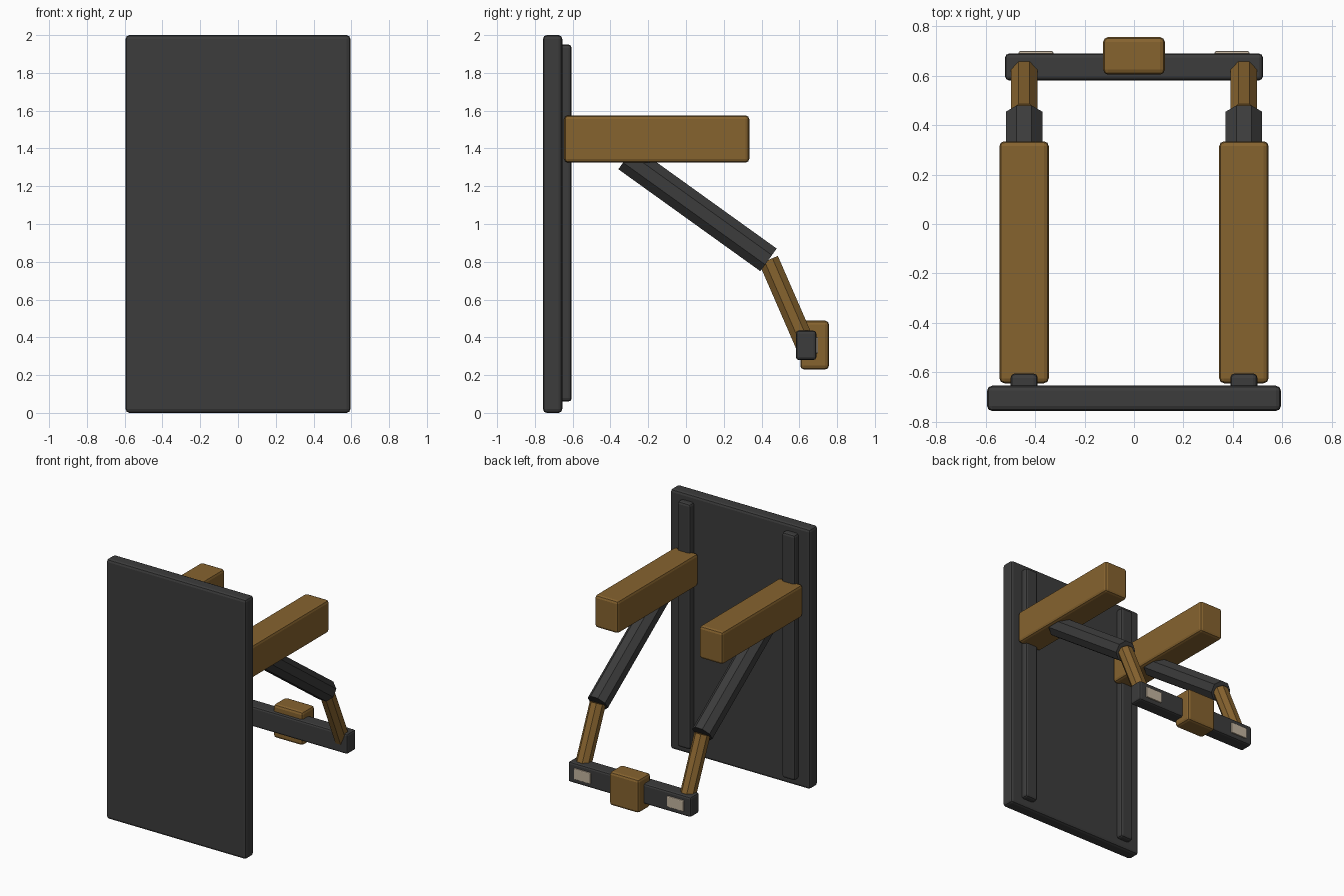
import bpy
import math
from mathutils import Vector

old = bpy.data.objects.get("Cube")
if old:
    bpy.data.objects.remove(old, do_unlink=True)


def material(name, rgb):
    m = bpy.data.materials.new(name)
    m.use_nodes = True
    color = (*rgb, 1)
    m.diffuse_color = color
    m.node_tree.nodes["Principled BSDF"].inputs["Base Color"].default_value = color
    return m


dark = material("dark grey", (0.045, 0.045, 0.045))
ochre = material("ochre", (0.24, 0.125, 0.028))
beige = material("pale beige", (0.55, 0.46, 0.35))


def box(name, low, high, mat, bevel):
    """Bevelled box between two opposite corners."""
    low, high = Vector(low), Vector(high)
    bpy.ops.mesh.primitive_cube_add(size=1, location=(low + high) / 2)
    ob = bpy.context.object
    ob.name = name
    ob.scale = high - low
    bpy.ops.object.transform_apply(location=False, rotation=False, scale=True)
    ob.data.materials.append(mat)
    mod = ob.modifiers.new("soft edges", "BEVEL")
    mod.width = bevel
    mod.segments = 2
    return ob


def strut(name, start, end, radius, mat, sides=8):
    """Faceted rod with a flat side up, running from start to end."""
    start, end = Vector(start), Vector(end)
    axis = end - start
    bpy.ops.mesh.primitive_cylinder_add(vertices=sides, radius=radius, depth=axis.length)
    ob = bpy.context.object
    ob.name = name
    ob.rotation_euler = (0, 0, math.pi / sides)
    bpy.ops.object.transform_apply(location=False, rotation=True, scale=False)
    # the rod only leans in the side plane
    ob.rotation_euler = (math.atan2(-axis.y, axis.z), 0, 0)
    ob.location = (start + end) / 2
    ob.data.materials.append(mat)
    return ob


# Front panel
box("front_panel", (-0.595, -0.757, 0), (0.595, -0.655, 2), dark, 0.02)

# Paired parts on both sides
for side, s in (("left", 1), ("right", -1)):
    def pair_box(name, x, half, y, z, mat, bevel):
        box(f"{side}_{name}", (s * x - half, y[0], z[0]), (s * x + half, y[1], z[1]), mat, bevel)

    pair_box("rail", 0.445, 0.055, (-0.67, -0.605), (0.06, 1.95), dark, 0.018)
    pair_box("beam", 0.445, 0.1, (-0.645, 0.335), (1.325, 1.575), ochre, 0.02)
    pair_box("lamp", 0.397, 0.07, (0.68, 0.7), (0.315, 0.4), beige, 0.006)

    x = s * 0.445
    elbow = (x, 0.437, 0.81)
    strut(f"{side}_upper_strut", (x, -0.315, 1.35), elbow, 0.08, dark)
    strut(f"{side}_lower_strut", elbow, (x, 0.635, 0.355), 0.058, ochre)

# Rear cross bar and its centre block
box("cross_bar", (-0.522, 0.582, 0.28), (0.522, 0.69, 0.435), dark, 0.015)
box("centre_block", (-0.125, 0.605, 0.23), (0.125, 0.757, 0.488), ochre, 0.02)
